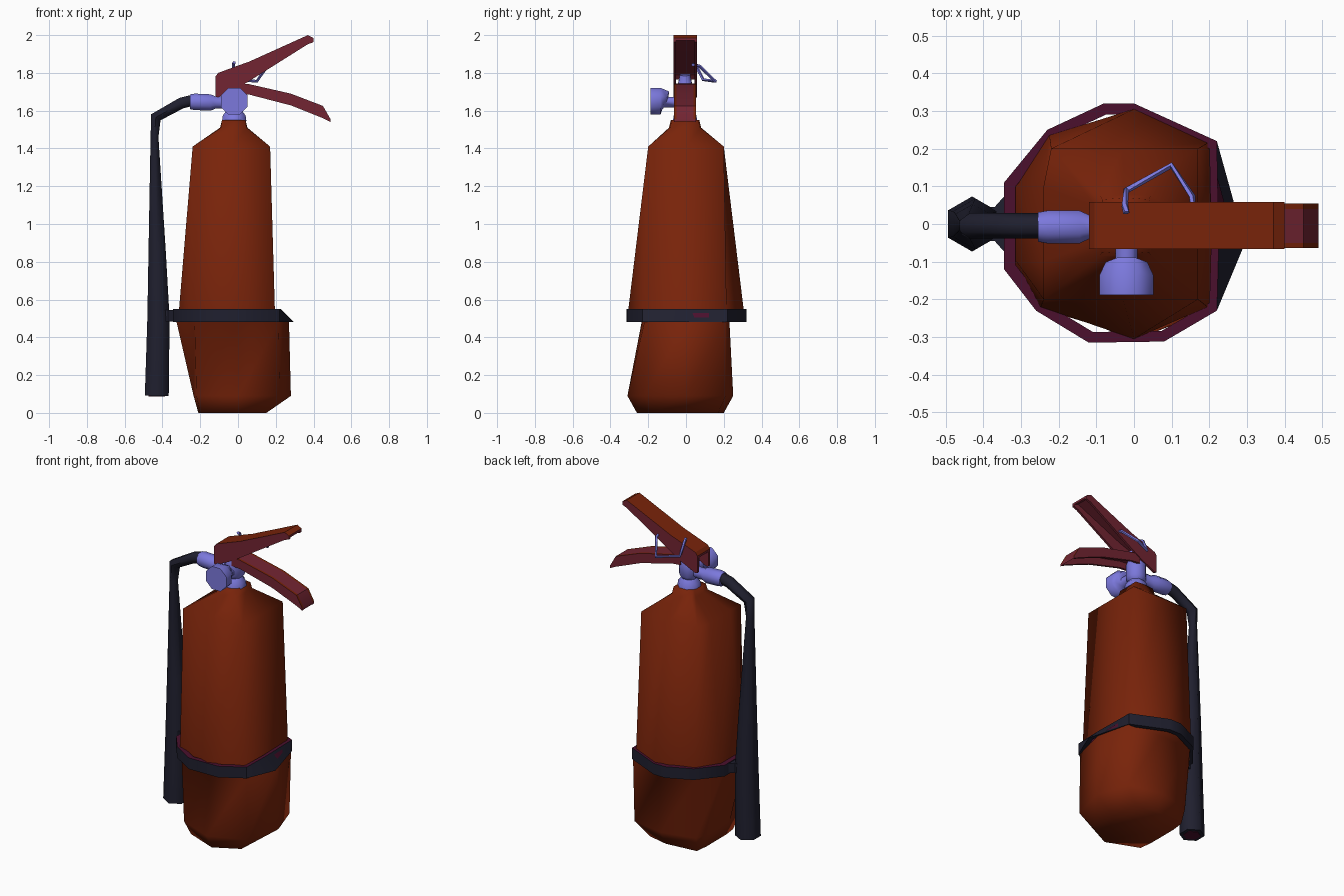
import bpy, bmesh, math
from mathutils import Vector

if "Cube" in bpy.data.objects:
    bpy.data.objects.remove(bpy.data.objects["Cube"])


def material(name, rgb):
    m = bpy.data.materials.new(name)
    m.diffuse_color = (*rgb, 1)
    m.use_nodes = True
    m.node_tree.nodes["Principled BSDF"].inputs["Base Color"].default_value = m.diffuse_color
    return m


RED = material("red paint", (0.19, 0.017, 0.003))
CRIMSON = material("crimson", (0.17, 0.018, 0.032))
BLACK = material("black rubber", (0.014, 0.014, 0.028))
MAROON = material("dark maroon", (0.07, 0.005, 0.026))
METAL = material("lavender metal", (0.20, 0.19, 0.72))


def loft(name, rings, mats, band=None, closed=False, rule=None, angle=40):
    """Skin a row of equal-sized rings; band gives a material per ring gap."""
    bm = bmesh.new()
    vs = [[bm.verts.new(p) for p in r] for r in rings]
    n, m = len(rings[0]), len(rings)
    for i in range(m if closed else m - 1):
        a, b = vs[i], vs[(i + 1) % m]
        for j in range(n):
            k = (j + 1) % n
            f = bm.faces.new((a[j], a[k], b[k], b[j]))
            f.material_index = band[i] if band else 0
    if not closed:
        bm.faces.new(vs[0][::-1])
        bm.faces.new(vs[-1])
    bmesh.ops.recalc_face_normals(bm, faces=bm.faces)
    if rule:
        bm.normal_update()
        for f in bm.faces:
            f.material_index = rule(f)
    me = bpy.data.meshes.new(name)
    bm.to_mesh(me)
    bm.free()
    for mt in mats:
        me.materials.append(mt)
    ob = bpy.data.objects.new(name, me)
    bpy.context.collection.objects.link(ob)
    bpy.ops.object.select_all(action='DESELECT')
    ob.select_set(True)
    bpy.context.view_layer.objects.active = ob
    bpy.ops.object.shade_smooth_by_angle(angle=math.radians(angle))
    return ob


def tube(name, stations, mat, sides=6, angle=62):
    """Stations are (point, radius); rings follow the path direction."""
    pts = [Vector(p) for p, r in stations]
    rings = []
    for i, (p, r) in enumerate(stations):
        a = (pts[i] - pts[i - 1]).normalized() if i else Vector()
        b = (pts[i + 1] - pts[i]).normalized() if i < len(pts) - 1 else Vector()
        t = (a + b).normalized()
        u = t.cross(Vector((0, 1, 0)) if abs(t.y) < 0.9 else Vector((1, 0, 0))).normalized()
        v = t.cross(u)
        rings.append([pts[i] + r * (math.cos(w) * u + math.sin(w) * v)
                      for w in (2 * math.pi * (k + .5) / sides for k in range(sides))])
    return loft(name, rings, [mat], angle=angle)


def channel(name, stations, y0, y1, rule, wall=0.014):
    """Folded sheet lever, open below: stations are (x, top, bottom)."""
    rings = []
    for x, t, b in stations:
        it = max(t - wall, b + 0.002)
        rings.append([(x, y0, t), (x, y0 + wall, t), (x, y1 - wall, t), (x, y1, t),
                      (x, y1, b), (x, y1 - wall, b), (x, y1 - wall, it),
                      (x, y0 + wall, it), (x, y0 + wall, b), (x, y0, b)])
    return loft(name, rings, [RED, CRIMSON], rule=rule, angle=30)


# Tank: irregular nine-point rings, squarish at the shoulder
def tank_ring(z, e, n, w, s, ne, nw, sw, se, cx=0, wy=.1):
    xy = [(e, 0), ne, (cx, n), nw, (w, wy), (w, -wy), sw, (cx, s), se]
    return [(x, y, z) for x, y in xy]


loft("tank", [
    tank_ring(0.0, .15, .2, -.21, -.26, (.13, .17), (-.2, .18), (-.2, -.18), (.15, -.18)),
    tank_ring(0.09, .28, .25, -.235, -.31, (.21, .21), (-.21, .2), (-.22, -.22), (.22, -.22)),
    tank_ring(0.48, .27, .23, -.325, -.235, (.22, .21), (-.23, .22), (-.23, -.23), (.215, -.22)),
    tank_ring(0.50, .245, .3, -.32, -.3, (.205, .21), (-.22, .235), (-.245, -.22), (.205, -.215)),
    tank_ring(0.55, .195, .305, -.312, -.305, (.195, .215), (-.225, .235), (-.248, -.22), (.195, -.22)),
    tank_ring(1.41, .17, .2, -.24, -.2, (.17, .2), (-.22, .2), (-.24, -.2), (.17, -.2), -.03),
    tank_ring(1.51, .05, .08, -.095, -.09, (.045, .075), (-.09, .075), (-.09, -.085), (.045, -.085),
              -.025, .04),
    tank_ring(1.55, .04, .07, -.085, -.08, (.04, .065), (-.085, .065), (-.085, -.075), (.04, -.075),
              -.02, .04),
], [RED], angle=89)

# Strap around the tank, flared on the right, with a maroon inside
outline = [(0, .32), (.22, .22), (.295, -.05), (.22, -.23), (.08, -.312), (-.12, -.315),
           (-.26, -.23), (-.345, -.12), (-.345, .11), (-.23, .25), (-.08, .32)]


def strap_ring(z, k, limit):
    return [(min(x, limit) * k, y * k, z) for x, y in outline]


loft("strap", [strap_ring(.48, 1, .3), strap_ring(.55, 1, .225),
               strap_ring(.55, .91, .225), strap_ring(.48, .91, .3)],
     [BLACK, MAROON], band=[0, 1, 1, 0], closed=True, angle=40)


# Clip from strap to hose
loft("hose_clip", [[(x, -w, .485), (x, w, .485), (x, w, .545), (x, -w, .545)]
                   for x, w in ((-.33, .09), (-.37, .045), (-.44, .045))], [BLACK])

# Hose, bent at the top and widening to the nozzle
tube("hose", [((-.24, -.005, 1.655), .034), ((-.30, -.005, 1.64), .034),
              ((-.435, -.005, 1.565), .034), ((-.442, -.005, 1.46), .024),
              ((-.428, 0, .85), .053), ((-.421, 0, .5), .068), ((-.43, 0, .09), .073)], BLACK)
tube("nozzle_opening", [((-.43, 0, .092), .05), ((-.43, 0, .087), .05)], MAROON)

# Valve stem, hose coupling and pressure gauge
tube("valve", [((-.02, -.005, 1.545), .07), ((-.02, -.005, 1.575), .065), ((-.02, -.005, 1.6), .045),
               ((-.02, -.005, 1.62), .06), ((-.02, -.005, 1.71), .06), ((-.01, -.005, 1.74), .04),
               ((0, -.005, 1.79), .03)], METAL, 8)
tube("hose_coupling", [((-.255, -.008, 1.647), .042), ((-.23, -.008, 1.647), .047),
                       ((-.145, -.008, 1.643), .047), ((-.12, -.008, 1.643), .035),
                       ((-.03, -.008, 1.643), .035)], METAL, 8)
tube("gauge", [((-.02, -.03, 1.645), .032), ((-.02, -.105, 1.645), .032), ((-.02, -.11, 1.65), .06),
               ((-.02, -.135, 1.65), .077), ((-.02, -.188, 1.65), .077)], METAL, 8)

# Squeeze lever above and carrying handle below, whose top panel has a red rim
channel("upper_lever", [(-.12, 1.78, 1.675), (-.105, 1.8, 1.67), (-.01, 1.835, 1.715), (.06, 1.86, 1.757),
                        (.37, 2.0, 1.952), (.4, 1.985, 1.963)], -.067, .058,
        lambda f: 0 if f.normal.z > .3 else 1)
channel("carrying_handle", [(.0, 1.745, 1.69), (.06, 1.74, 1.685), (.28, 1.69, 1.628),
                            (.45, 1.625, 1.56), (.49, 1.555, 1.54)], -.064, .054,
        lambda f: 0 if f.normal.z > .3 and abs(f.calc_center_median().y + .005) > .04 else 1)

# Bent wire safety pin
tube("safety_pin", [((.155, .03, 1.845), .009), ((.155, .072, 1.835), .009), ((.10, .155, 1.755), .009),
                    ((-.02, .09, 1.765), .009), ((-.025, .05, 1.845), .009), ((-.02, .03, 1.855), .009)],
     METAL, 5)
